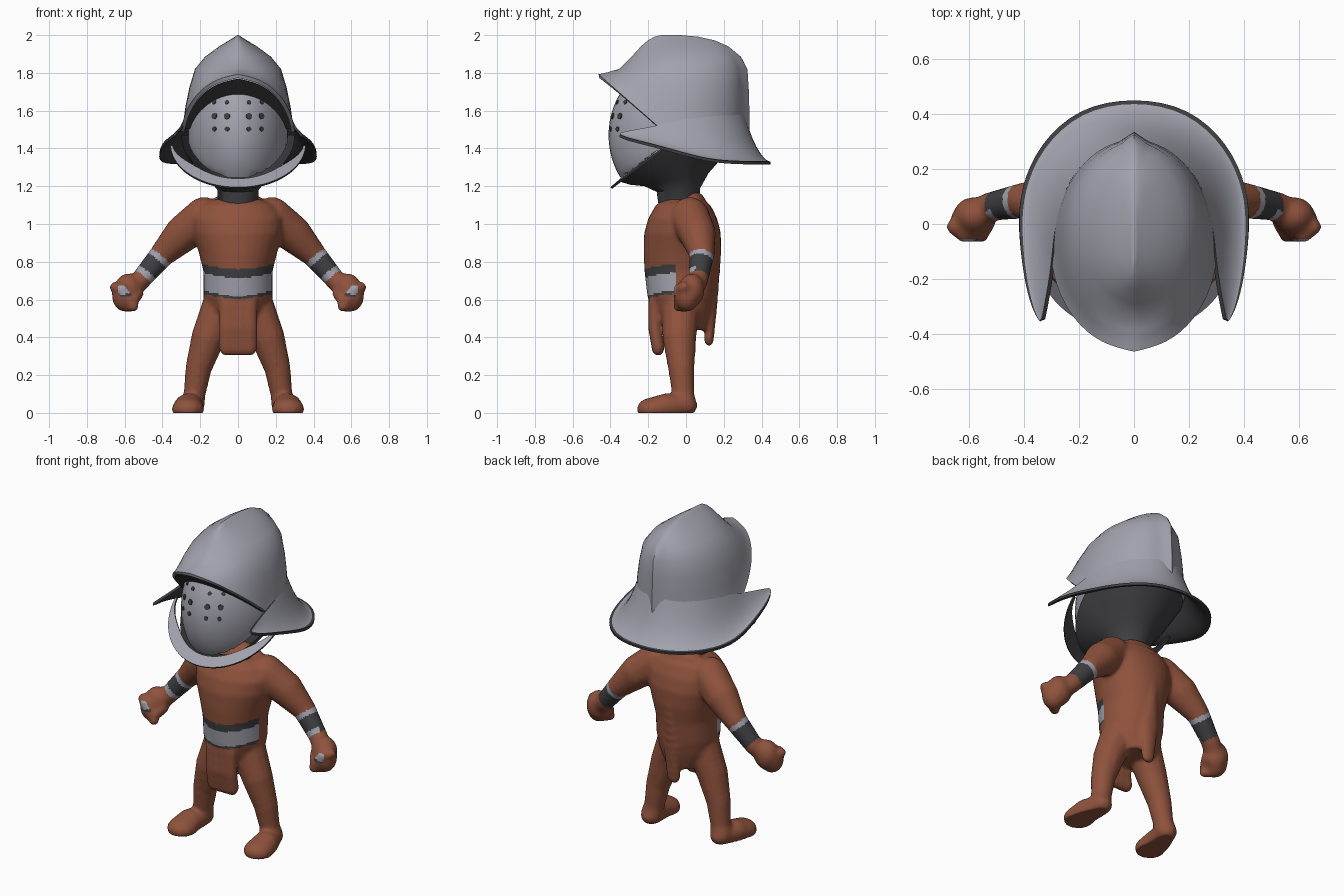
import bpy, bmesh, math
from mathutils import Vector, Matrix

start = bpy.data.objects.get("Cube")
if start:
    bpy.data.objects.remove(start, do_unlink=True)


def material(name, rgb):
    m = bpy.data.materials.new(name)
    m.use_nodes = True
    m.diffuse_color = (*rgb, 1)
    m.node_tree.nodes["Principled BSDF"].inputs["Base Color"].default_value = (*rgb, 1)
    return m


steel = material("steel grey", (0.36, 0.36, 0.42))
dark = material("dark iron", (0.05, 0.05, 0.055))
skin = material("red brown", (0.275, 0.085, 0.046))


def new_object(name, bm, mats):
    mesh = bpy.data.meshes.new(name)
    bm.to_mesh(mesh)
    bm.free()
    for m in mats:
        mesh.materials.append(m)
    obj = bpy.data.objects.new(name, mesh)
    bpy.context.collection.objects.link(obj)
    return obj


def finish(obj, angle=45):
    """Apply the modifiers, then shade smooth with sharp edges kept."""
    graph = bpy.context.evaluated_depsgraph_get()
    mesh = bpy.data.meshes.new_from_object(obj.evaluated_get(graph))
    obj.modifiers.clear()
    obj.data = mesh
    mesh.shade_smooth()
    mesh.set_sharp_from_angle(angle=math.radians(angle))
    return mesh


def thicken(obj, thickness, rim=1):
    s = obj.modifiers.new("Thickness", "SOLIDIFY")
    s.thickness = thickness
    s.offset = -1
    s.material_offset = 1
    s.material_offset_rim = rim


def skin_rows(bm, rows, closed=True, cap_top=False, cap_end=False):
    """Bridge rows of points, listed from top or inside outwards."""
    vs = [[bm.verts.new(p) for p in row] for row in rows]
    n = len(rows[0])
    last = []
    for a, b in zip(vs, vs[1:]):
        last = [bm.faces.new((a[i], b[i], b[(i + 1) % n], a[(i + 1) % n]))
                for i in range(n if closed else n - 1)]
    if cap_top:
        bm.faces.new(vs[0])
    if cap_end:
        bm.faces.new(vs[-1][::-1])
    return last


def oval(w, front, back, n=64):
    c, d = (front + back) / 2, (back - front) / 2
    turns = [2 * math.pi * i / n for i in range(n)]
    return [(w * math.sin(a), c - d * math.cos(a)) for a in turns]


def ball(bm, centre, size, around=12, down=8):
    rows = []
    for j in range(down):
        a = math.pi * (j + .5) / down
        r, z = math.sin(a), centre[2] + size[2] * math.cos(a)
        rows.append([(centre[0] + x, centre[1] + y, z)
                     for x, y in oval(size[0] * r, -size[1] * r, size[1] * r, around)])
    skin_rows(bm, rows, cap_top=True, cap_end=True)


def limb(bm, points, sizes, steps=5):
    """Chain of overlapping balls along a path, on both sides."""
    for side in (-1, 1):
        flip = Vector((side, 1, 1))
        for i in range(len(points) - 1):
            for s in range(steps + 1):
                p = Vector(points[i]).lerp(Vector(points[i + 1]), s / steps)
                r = Vector(sizes[i]).lerp(Vector(sizes[i + 1]), s / steps)
                ball(bm, p * flip, r)


def visor_plane(y):
    return 1.51 - (y + .14) * .875


def collar_plane(y):
    return 1.195 + (y + .4) * .76


# Helmet crown with centre ridge and slanted visor edge
upper = [(2.0, .004, -.13, -.03), (1.992, .015, -.165, .06), (1.972, .048, -.2, .145),
         (1.94, .1, -.235, .21), (1.885, .175, -.282, .265), (1.82, .228, -.345, .295)]
lower = [(.3, .258, -.38, .302), (.6, .278, -.405, .305), (.85, .29, -.435, .305),
         (1, .303, -.455, .305)]


def ridged(w, front, back):
    pts = []
    for x, y in oval(w, front, back):
        lift = (.03 if y > 0 else -.008) * math.exp(-(x / .03) ** 2) * min(1, w / .2)
        pts.append((x, y + lift))
    return pts


edge = ridged(*lower[-1][1:])
edge_z = [visor_plane(y) if y < -.14 else 1.49 for x, y in edge]
rows = [[(x, y, z) for x, y in ridged(w, f, b)] for z, w, f, b in upper]
for t, w, f, b in lower:
    rows.append([(x, y, 1.82 + (ez - 1.82) * t)
                 for (x, y), ez in zip(ridged(w, f, b), edge_z)])
bm = bmesh.new()
skin_rows(bm, rows, cap_top=True)
crown = new_object("helmet_crown", bm, (steel, dark))
thicken(crown, .02, rim=0)
finish(crown)

# Dark underside of the visor, reaching in to the mask
front_edge = sorted(p for p in edge if p[1] < -.13)
rows = []
for k in (.62, .95):
    rows.append([(x * k, -.1 + (y + .1) * k, visor_plane(-.1 + (y + .1) * k) - .008)
                 for x, y in front_edge])
bm = bmesh.new()
skin_rows(bm, rows, closed=False)
finish(new_object("visor_underside", bm, (dark,)))

# Flared brim with a dark lip, sweeping forward into a horn on each side
outer = [(0, .46, 1.33), (.2, .425, 1.33), (.345, .29, 1.33), (.413, .13, 1.34),
         (.42, -.02, 1.38), (.4, -.2, 1.43), (.37, -.31, 1.455), (.345, -.35, 1.475)]
inner = [(0, .328, 1.59), (.15, .265, 1.58), (.25, .145, 1.57), (.286, 0, 1.56),
         (.296, -.1, 1.535), (.305, -.18, 1.515), (.32, -.27, 1.5), (.335, -.345, 1.485)]
rows = []
for s in (0, .2, .45, .75, .92, 1):
    half = []
    for a, b in zip(inner, outer):
        p = Vector(a).lerp(Vector(b), s)
        p.z = a[2] + (b[2] - a[2]) * (1 - (1 - s) ** 2)
        half.append(p)
    mirrored = [Vector((-p.x, p.y, p.z)) for p in half[1:]]
    rows.append(half[::-1] + mirrored)
bm = bmesh.new()
for face in skin_rows(bm, rows, closed=False):
    face.material_index = 1
brim = new_object("helmet_brim", bm, (steel, dark))
brim.modifiers.new("Rounding", "SUBSURF").levels = 2
thicken(brim, .015)
finish(brim)

# Rounded face mask, cut off along the collar
mid, size = Vector((0, -.12, 1.47)), Vector((.265, .29, .36))
bm = bmesh.new()
ball(bm, mid, size, 48, 40)
for v in bm.verts:
    v.co.y += .8 * v.co.x ** 2
    v.co.z = max(v.co.z, min(collar_plane(v.co.y) + .004, 1.47))
finish(new_object("face_mask", bm, (steel,)))

# Eye holes
bm = bmesh.new()
for x in (-.125, -.058, .058, .125):
    for z, r in ((1.645, .012), (1.571, .017), (1.503, .013)):
        u, w = x / size.x, (z - mid.z) / size.z
        v = -math.sqrt(1 - u * u - w * w)
        normal = Vector((u / size.x, v / size.y, w / size.z))
        normal.x -= 1.6 * x * normal.y
        place = Matrix.Translation((x, mid.y + v * size.y + .8 * x * x, z))
        turn = normal.to_track_quat("Z", "Y").to_matrix().to_4x4()
        bmesh.ops.create_cone(bm, cap_ends=True, segments=10, radius1=r, radius2=r,
                              depth=.008, matrix=place @ turn)
new_object("eye_holes", bm, (dark,))

# Chin collar around the mask, tapering to its ends
rows = []
for s in (0, .5, 1):
    row = []
    for i in range(41):
        a = math.radians(-88 + 4.4 * i)
        k = s + (1 - s) * .85 * math.sin(a) ** 8
        y = -.1 - (.248 + .052 * k) * math.cos(a)
        row.append(((.283 + .075 * k) * math.sin(a), y, collar_plane(y) + .006 * (1 - k)))
    rows.append(row)
bm = bmesh.new()
skin_rows(bm, rows, closed=False)
collar = new_object("chin_collar", bm, (steel, dark))
thicken(collar, .012)
finish(collar)

# Dark lining below the helmet, narrowing into the neck
rows = []
for low, high, slope, w, f, b in ((1.226, 1.47, .76, .3, -.355, .27),
                                  (1.208, 1.35, .5, .23, -.295, .19),
                                  (1.2, 1.27, .25, .155, -.22, .12),
                                  (1.17, 1.19, .1, .11, -.155, .075),
                                  (1.06, 1.06, 0, .103, -.14, .065)):
    rows.append([(x, y, min(low + (y - f) * slope, high)) for x, y in oval(w, f, b, 48)])
bm = bmesh.new()
skin_rows(bm, rows, cap_end=True)
finish(new_object("neck_lining", bm, (dark,)))

# Body: torso, limbs and loincloth merged into one skin
bm = bmesh.new()
torso = [(1.13, .13, -.12, .09), (1.1, .2, -.16, .13), (1.03, .245, -.2, .165),
         (.95, .24, -.222, .185), (.85, .208, -.225, .185), (.75, .183, -.22, .17),
         (.62, .183, -.205, .155), (.54, .165, -.18, .14), (.44, .11, -.13, .12)]
skin_rows(bm, [[(x, y, z) for x, y in oval(w, f, b, 32)] for z, w, f, b in torso],
          cap_top=True, cap_end=True)
ball(bm, (0, .04, 1.1), (.15, .07, .075))


def even(*radii):
    return [(r, r, r) for r in radii]


limb(bm, [(.18, .02, 1.035), (.29, .06, .95), (.4, .085, .84), (.51, .065, .71), (.56, .04, .66)],
     even(.108, .1, .068, .056, .057))
limb(bm, [(.09, -.03, .56), (.157, -.035, .4), (.208, -.025, .24), (.23, -.015, .1), (.24, -.01, .05)],
     even(.105, .092, .072, .06, .066))
limb(bm, [(.24, 0, .04), (.262, -.1, .035), (.265, -.175, .02)],
     [(.062, .062, .055), (.078, .07, .07), (.088, .088, .062)])
# Fists with rolled fingers and thumb
limb(bm, [(.58, .03, .65), (.6, .005, .62)], [(.078, .07, .09), (.07, .068, .085)], 2)
for k in range(4):
    limb(bm, [(.652 - .022 * k, -.01, .665 - .034 * k), (.615 - .02 * k, -.04, .655 - .03 * k)],
         even(.03, .03), 3)
limb(bm, [(.53, .01, .63), (.55, -.03, .6)], even(.032, .03), 3)
# Loincloth front flap and back tail
for x in (.058, .02):
    limb(bm, [(x, -.165, .58), (x, -.165, .45), (x, -.148, .35)], [(.047, .036, .05)] * 3)
limb(bm, [(0, .15, .85), (0, .14, .6), (0, .122, .4)], [(.04, .04, .05), (.06, .03, .05), (.045, .028, .05)])
body = new_object("body", bm, (skin, steel, dark))
remesh = body.modifiers.new("Merge", "REMESH")
remesh.mode = "VOXEL"
remesh.voxel_size = .01
smooth = body.modifiers.new("Soften", "SMOOTH")
smooth.factor, smooth.iterations = .5, 12
mesh = finish(body, 80)
mesh.materials.clear()
for m in (skin, steel, dark):
    mesh.materials.append(m)
for v in mesh.vertices:
    v.co.z = max(v.co.z, 0)

# Belt and bracers coloured by position
elbow = Vector((.41, .085, .825))
forearm = Vector((.1, -.02, -.12))
for face in mesh.polygons:
    c = face.center
    face.material_index = 0
    sag = .025 * math.cos(c.x * 9)
    if c.y < -.055 and .63 - sag < c.z < .785 - sag:
        plate = .645 - sag < c.z < .74 - sag
        face.material_index = 1 if plate else 2
    arm = Vector((abs(c.x), c.y, c.z)) - elbow
    t = arm.dot(forearm) / forearm.length_squared
    if 0 < t < .9 and (arm - forearm * t).length < .078:
        light = t < .18 or (t > .7 and c.y < .05)
        face.material_index = 1 if light else 2
